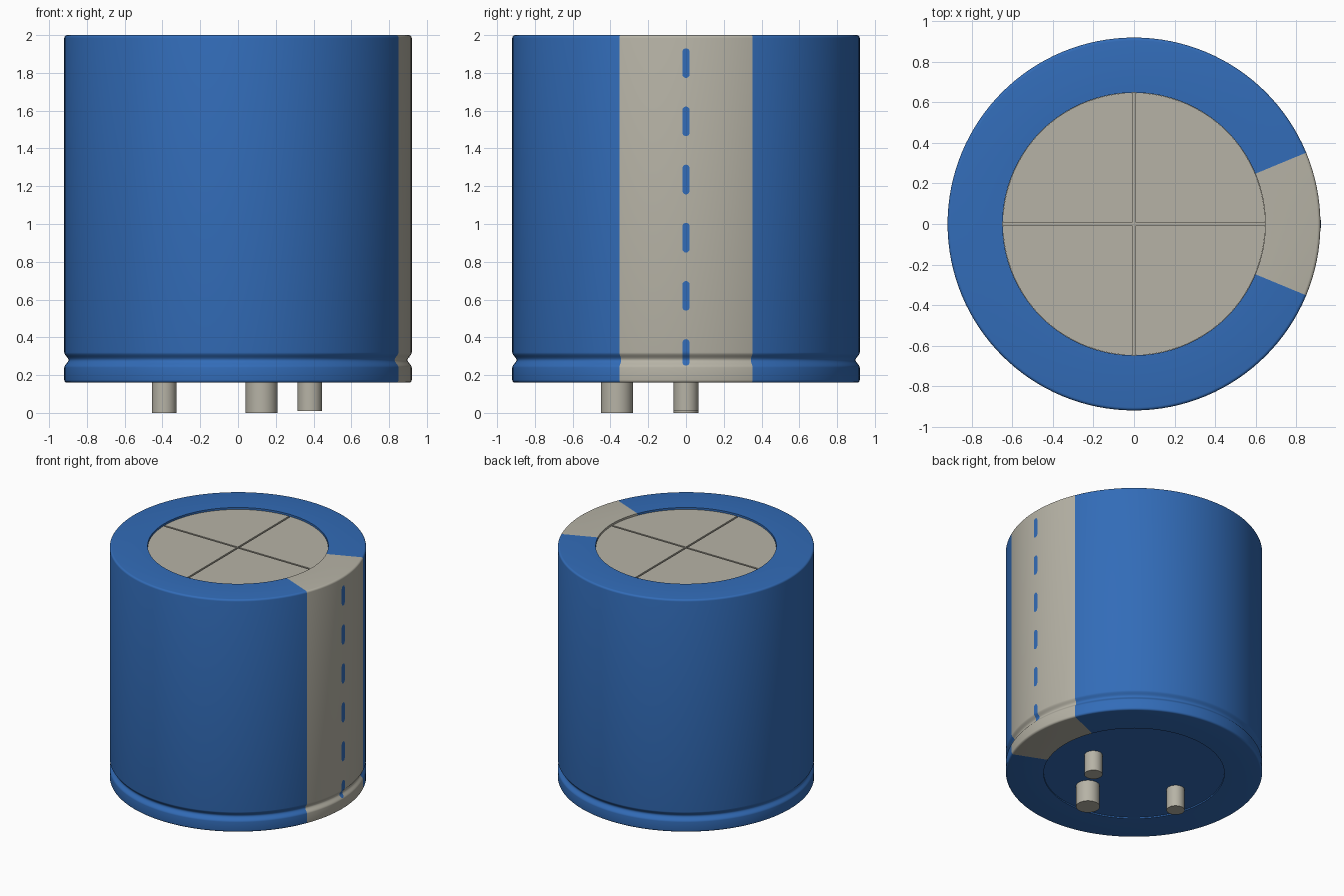
import bpy, bmesh, math
from mathutils import Vector

cube = bpy.data.objects.get("Cube")
if cube:
    bpy.data.objects.remove(cube)


def material(name, rgb):
    m = bpy.data.materials.new(name)
    m.use_nodes = True
    m.diffuse_color = (*rgb, 1)
    m.node_tree.nodes["Principled BSDF"].inputs["Base Color"].default_value = (*rgb, 1)
    return m


BLUE = material("sleeve blue", (0.032, 0.15, 0.48))
GREY = material("warm grey", (0.47, 0.45, 0.38))


def finish(bm, name, mats, angle=30):
    bmesh.ops.recalc_face_normals(bm, faces=bm.faces)
    mesh = bpy.data.meshes.new(name)
    bm.to_mesh(mesh)
    bm.free()
    obj = bpy.data.objects.new(name, mesh)
    bpy.context.collection.objects.link(obj)
    for m in mats:
        mesh.materials.append(m)
    bpy.ops.object.select_all(action="DESELECT")
    obj.select_set(True)
    bpy.context.view_layer.objects.active = obj
    bpy.ops.object.shade_smooth_by_angle(angle=math.radians(angle))
    return obj


def revolve(profile, steps):
    bm = bmesh.new()
    verts = [bm.verts.new((r, 0, z)) for r, z in profile]
    edges = [bm.edges.new(pair) for pair in zip(verts, verts[1:])]
    bmesh.ops.spin(bm, geom=verts + edges, cent=(0, 0, 0), axis=(0, 0, 1),
                   angle=math.tau, steps=steps)
    bmesh.ops.remove_doubles(bm, verts=bm.verts, dist=1e-5)
    return bm


# Can: rounded rims, crimp groove near the foot, shallow recess at both ends
R, INNER, FOOT, TOP, RIM = 0.92, 0.648, 0.16, 2.0, 0.015
FLOOR, LID = 1.972, 1.985
HALF_STRIPE = math.radians(22.5)


def rim(z, start):
    return [(R - RIM + RIM * math.cos(a), z + RIM * math.sin(a))
            for a in (start + i * math.pi / 8 for i in range(5))]


def groove_radius(z):
    t = (z - 0.28) / 0.04
    return R - (0.022 * math.cos(t * math.pi / 2) ** 2 if abs(t) < 1 else 0)


groove = [(groove_radius(z), z) for z in (0.24 + 0.005 * i for i in range(17))]
profile = ([(0, FOOT + 0.01), (INNER, FOOT + 0.01), (INNER, FOOT)]
           + rim(FOOT + RIM, -math.pi / 2) + groove + rim(TOP - RIM, 0)
           + [(INNER, TOP), (INNER, FLOOR), (0, FLOOR)])
bm = revolve(profile, 128)
for f in bm.faces:
    c = f.calc_center_median()
    radius = math.hypot(c.x, c.y)
    on_stripe = abs(math.atan2(c.y, c.x)) < HALF_STRIPE and radius > INNER - 0.01
    lid_floor = c.z > 1.9 and radius < INNER - 0.01
    f.material_index = int(on_stripe or lid_floor)
finish(bm, "can_sleeve", [BLUE, GREY])

# Lid: four quadrants separated by a cross-shaped score line
GAP = 0.007
bm = bmesh.new()
edge_angle = math.asin(GAP / INNER)
for q in range(4):
    arc = [edge_angle + (math.pi / 2 - 2 * edge_angle) * i / 32 for i in range(33)]
    outline = [Vector((GAP, GAP))] + [
        Vector((math.cos(a), math.sin(a))) * (INNER - 0.001) for a in arc]
    turn = q * math.pi / 2
    ring = []
    for p in outline:
        x = p.x * math.cos(turn) - p.y * math.sin(turn)
        y = p.x * math.sin(turn) + p.y * math.cos(turn)
        ring.append(bm.verts.new((x, y, FLOOR)))
    face = bm.faces.new(ring)
    ext = bmesh.ops.extrude_face_region(bm, geom=[face])
    bmesh.ops.translate(bm, vec=(0, 0, LID - FLOOR),
                        verts=[v for v in ext["geom"] if isinstance(v, bmesh.types.BMVert)])
    bm.faces.remove(face)
finish(bm, "vent_lid", [GREY])

# Polarity dashes: thin rounded plates hugging the stripe and the groove
HALF_W, ROWS = 0.019, 28


def dash(name, low, high):
    bm = bmesh.new()
    rows = []
    for i in range(ROWS + 1):
        z = (low + high) / 2 - (high - low) / 2 * math.cos(math.pi * i / ROWS)
        d = max(0, HALF_W - min(z - low, high - z))
        w = max(0.001, math.sqrt(max(0, HALF_W ** 2 - d ** 2)))
        r = groove_radius(z) + 0.002
        rows.append([bm.verts.new((r * math.cos(y / r), r * math.sin(y / r), z))
                     for y in (-w, 0, w)])
    for a, b in zip(rows, rows[1:]):
        for k in range(2):
            bm.faces.new((a[k], a[k + 1], b[k + 1], b[k]))
    obj = finish(bm, name, [BLUE])
    # Keep the plates facing outwards
    if obj.data.polygons[ROWS].normal.x < 0:
        obj.data.flip_normals()


for n in range(6):
    high = 1.93 - 0.308 * n
    dash(f"polarity_dash_{n + 1}", max(high - 0.157, 0.25), high)


# Terminal pins
def pin(name, x, y, radius, bottom):
    bm = revolve([(0, bottom), (radius, bottom), (radius, FOOT + 0.02), (0, FOOT + 0.02)], 32)
    bmesh.ops.translate(bm, vec=(x, y, 0), verts=bm.verts)
    finish(bm, name, [GREY])


pin("left_pin", 0.38, 0, 0.065, 0.01)
pin("right_pin", -0.39, 0, 0.065, 0)
pin("front_pin", 0.125, -0.365, 0.085, 0)
